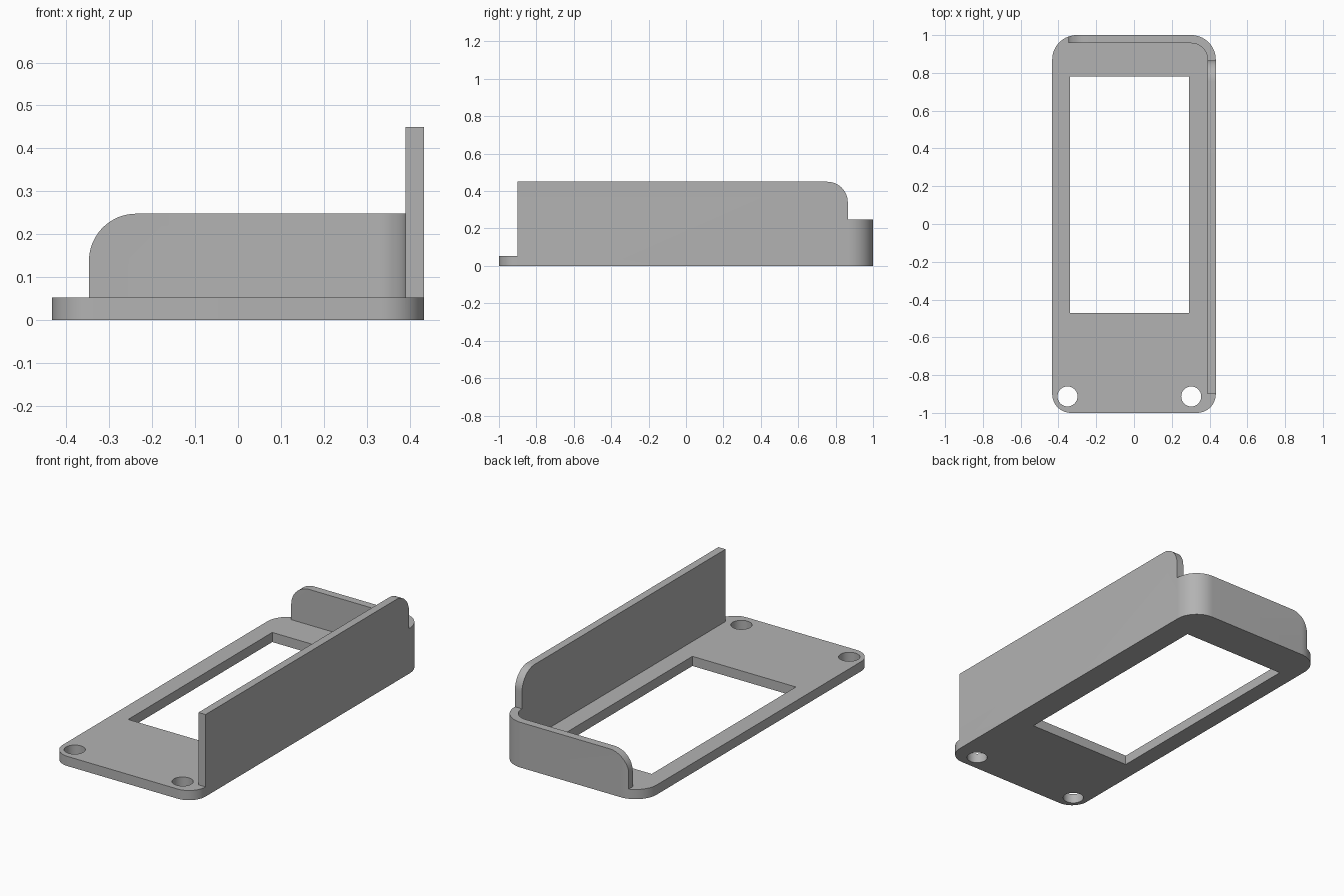
import bpy, bmesh
from math import sin, cos, pi, radians
from mathutils import Vector

old = bpy.data.objects.get("Cube")
if old:
    bpy.data.objects.remove(old, do_unlink=True)

grey = bpy.data.materials.new("plain grey")
grey.use_nodes = True
colour = (0.45, 0.45, 0.45, 1)
grey.diffuse_color = colour
grey.node_tree.nodes["Principled BSDF"].inputs["Base Color"].default_value = colour

HALF_W, HALF_L = 0.433, 1.0
FLOOR, LOW, HIGH = 0.053, 0.248, 0.45
THICK, BACK_R, FRONT_R, TOP_R = 0.043, 0.13, 0.1, 0.11
INNER_X, INNER_Y = HALF_W - THICK, HALF_L - THICK


def arc(cx, cy, r, start, end, steps=16):
    """Points on a circle arc, angles in degrees."""
    angles = [radians(start + (end - start) * i / steps) for i in range(steps + 1)]
    return [(cx + r * cos(a), cy + r * sin(a)) for a in angles]


def prism(name, outline, low, high, axis="z"):
    """Closed solid: a 2D outline extruded along one axis."""
    place = {"x": lambda p: (low, p[0], p[1]),
             "y": lambda p: (p[0], low, p[1]),
             "z": lambda p: (p[0], p[1], low)}[axis]
    bm = bmesh.new()
    face = bm.faces.new([bm.verts.new(place(p)) for p in outline])
    grown = bmesh.ops.extrude_face_region(bm, geom=[face])["geom"]
    shift = Vector([high - low if a == axis else 0 for a in "xyz"])
    bmesh.ops.translate(bm, vec=shift,
                        verts=[v for v in grown if isinstance(v, bmesh.types.BMVert)])
    bmesh.ops.recalc_face_normals(bm, faces=bm.faces)
    mesh = bpy.data.meshes.new(name)
    bm.to_mesh(mesh)
    bm.free()
    mesh.materials.append(grey)
    obj = bpy.data.objects.new(name, mesh)
    bpy.context.collection.objects.link(obj)
    return obj


def cut(target, cutter):
    """Subtract the cutter from the target, then discard it."""
    mod = target.modifiers.new("cut", "BOOLEAN")
    mod.operation, mod.solver, mod.object = "DIFFERENCE", "EXACT", cutter
    bpy.context.view_layer.objects.active = target
    bpy.ops.object.modifier_apply(modifier=mod.name)
    bpy.data.objects.remove(cutter, do_unlink=True)


# Full-height block with rounded corners
fx, fy = HALF_W - FRONT_R, HALF_L - FRONT_R
bx, by = HALF_W - BACK_R, HALF_L - BACK_R
outline = (arc(bx, by, BACK_R, 0, 90) + arc(-bx, by, BACK_R, 90, 180)
           + arc(-fx, -fy, FRONT_R, 180, 270) + arc(fx, -fy, FRONT_R, 270, 360))
body = prism("tray_body", outline, 0, HIGH)

# Interior above the floor, open to the front and the right
inner_r = BACK_R - THICK
cavity = [(-1, -2), (INNER_X, -2)] + arc(bx, by, inner_r, 0, 90) + [(-1, INNER_Y)]
cut(body, prism("cavity_cutter", cavity, FLOOR, 1))

# Low back wall with one rounded top corner
start = -0.347
back = ([(-1, FLOOR), (start, FLOOR)]
        + arc(start + TOP_R, LOW - TOP_R, TOP_R, 180, 90)
        + [(INNER_X, LOW), (INNER_X, 1), (-1, 1)])
cut(body, prism("back_wall_cutter", back, -2, 2, "y"))

# Tall side wall: rounded at the back, square at the front
end = 0.865
side = ([(2, LOW), (end, LOW)] + arc(end - TOP_R, HIGH - TOP_R, TOP_R, 0, 90)
        + [(end - TOP_R, 1), (2, 1)])
cut(body, prism("side_back_cutter", side, -1, 1, "x"))
front = [(-2, FLOOR), (-0.9, FLOOR), (-0.9, 1), (-2, 1)]
cut(body, prism("side_front_cutter", front, -1, 1, "x"))

# Window and two screw holes through the floor
window = [(-0.338, -0.47), (0.29, -0.47), (0.29, 0.78), (-0.338, 0.78)]
cut(body, prism("window_cutter", window, -1, 1))
for x in (-0.352, 0.303):
    cut(body, prism("hole_cutter", arc(x, -0.913, 0.053, 0, 360, 32)[:-1], -1, 1))

# Smooth the rounded surfaces, keep edges sharp
bpy.ops.object.select_all(action="DESELECT")
body.select_set(True)
bpy.context.view_layer.objects.active = body
bpy.ops.object.shade_smooth_by_angle(angle=radians(30))
